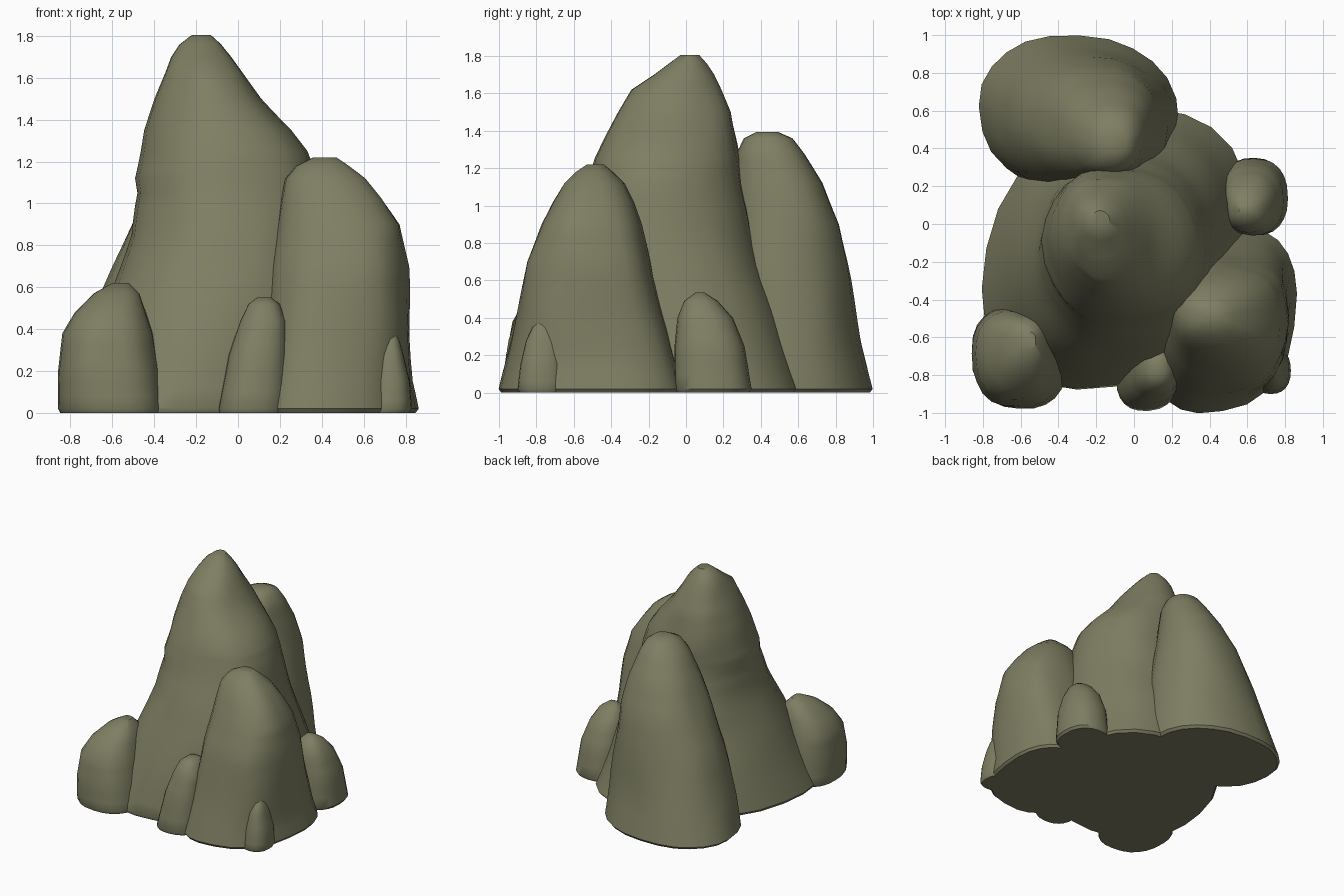
import bpy, bmesh, math
from mathutils import Vector, noise

SIDES = 24
STEPS = 3

stone = bpy.data.materials.new("stone")
stone.diffuse_color = (0.21, 0.21, 0.125, 1)


def squarish(a, power):
    c = math.cos(a)
    return math.copysign(abs(c) ** power, c)


def rock(name, tilts, seed, rings, power=0.84, rough=0.05):
    """Loft a boulder through rings of (z, x_min, x_max, y_min, y_max).
    tilts = x/y phase at the foot and at the top: 90 = upright oval, less leans it to +x+y."""
    dense = [rings[0]]
    for a, b in zip(rings, rings[1:]):
        n = STEPS if b[0] - a[0] > 0.12 else 1
        dense += [[p + (q - p) * k / n for p, q in zip(a, b)] for k in range(1, n + 1)]
    top = rings[-1][0]
    bm = bmesh.new()
    loops = []
    for z, x0, x1, y0, y1 in dense:
        cx, cy, rx, ry = (x0 + x1) / 2, (y0 + y1) / 2, (x1 - x0) / 2, (y1 - y0) / 2
        phase = math.radians(tilts[0] + (tilts[1] - tilts[0]) * min(1, 1.4 * z / top))
        loop = []
        for i in range(SIDES):
            t = 2 * math.pi * i / SIDES
            u, v = squarish(t, power), squarish(t - phase, power)
            # broad dents along the flanks, fading out at the ground
            f = 1 + rough * min(1, 0.3 + z / top * 2) * noise.noise(
                Vector((u * 1.9 + seed, v * 1.9, z * 2.4)))
            loop.append(bm.verts.new((cx + rx * u * f, cy + ry * v * f, z)))
        loops.append(loop)
    for a, b in zip(loops, loops[1:]):
        for i in range(SIDES):
            j = (i + 1) % SIDES
            bm.faces.new((a[i], a[j], b[j], b[i]))
    bm.faces.new(loops[0][::-1])
    bm.faces.new(loops[-1])
    bmesh.ops.recalc_face_normals(bm, faces=bm.faces)
    me = bpy.data.meshes.new(name)
    bm.to_mesh(me)
    bm.free()
    me.materials.append(stone)
    ob = bpy.data.objects.new(name, me)
    bpy.context.collection.objects.link(ob)
    bpy.ops.object.select_all(action="DESELECT")
    ob.select_set(True)
    bpy.context.view_layer.objects.active = ob
    bpy.ops.object.shade_smooth_by_angle(angle=math.radians(40))


# tall central peak
rock("main_peak", (75, 96), 1.3, [
    (0.0, -0.80, 0.60, -0.87, 0.59), (0.02, -0.81, 0.61, -0.88, 0.61),
    (0.30, -0.70, 0.54, -0.81, 0.52), (0.60, -0.595, 0.47, -0.72, 0.43),
    (0.85, -0.50, 0.42, -0.63, 0.355), (1.05, -0.47, 0.38, -0.55, 0.31),
    (1.12, -0.485, 0.37, -0.53, 0.30), (1.25, -0.465, 0.33, -0.49, 0.295),
    (1.35, -0.45, 0.26, -0.44, 0.275), (1.50, -0.40, 0.12, -0.36, 0.245),
    (1.62, -0.35, 0.03, -0.29, 0.19), (1.70, -0.32, -0.03, -0.17, 0.15),
    (1.76, -0.28, -0.08, -0.09, 0.11), (1.805, -0.22, -0.13, -0.03, 0.07)], power=0.93)

# broad boulder at the front right
rock("front_right_boulder", (77, 95), 5.1, [
    (0.0, 0.09, 0.845, -0.985, -0.03), (0.02, 0.08, 0.86, -1.0, -0.02),
    (0.15, 0.10, 0.835, -0.97, -0.05), (0.45, 0.13, 0.82, -0.90, -0.13),
    (0.70, 0.16, 0.81, -0.85, -0.18), (0.90, 0.19, 0.77, -0.77, -0.235),
    (1.02, 0.21, 0.69, -0.71, -0.28), (1.12, 0.23, 0.61, -0.65, -0.33),
    (1.18, 0.28, 0.53, -0.59, -0.39), (1.22, 0.36, 0.47, -0.53, -0.44)], power=0.82)

# leaning boulder at the back left
rock("back_left_boulder", (95, 88), 8.7, [
    (0.0, -0.80, 0.22, 0.175, 0.985), (0.02, -0.82, 0.24, 0.155, 1.0),
    (0.25, -0.76, 0.22, 0.16, 0.94), (0.60, -0.64, 0.18, 0.175, 0.875),
    (0.90, -0.51, 0.13, 0.21, 0.82), (1.12, -0.40, 0.09, 0.24, 0.73),
    (1.28, -0.30, 0.05, 0.27, 0.63), (1.36, -0.23, 0.01, 0.31, 0.57),
    (1.395, -0.16, -0.04, 0.38, 0.49)], power=0.9)

# small stones around the foot
rock("front_left_stone", (95, 90), 12.2, [
    (0.0, -0.85, -0.36, -0.97, -0.44), (0.02, -0.86, -0.355, -0.98, -0.43),
    (0.20, -0.86, -0.37, -0.97, -0.44), (0.38, -0.84, -0.405, -0.93, -0.46),
    (0.48, -0.78, -0.44, -0.87, -0.48), (0.57, -0.69, -0.47, -0.77, -0.51),
    (0.62, -0.60, -0.52, -0.67, -0.57)])
rock("front_middle_stone", (84, 88), 15.4, [
    (0.0, -0.09, 0.245, -0.98, -0.62), (0.02, -0.095, 0.25, -0.99, -0.60),
    (0.28, -0.045, 0.245, -0.95, -0.61), (0.44, 0.01, 0.235, -0.90, -0.64),
    (0.52, 0.05, 0.20, -0.86, -0.67), (0.55, 0.09, 0.16, -0.81, -0.72)], rough=0.02)
rock("front_right_pebble", (90, 90), 19.6, [
    (0.0, 0.62, 0.82, -0.89, -0.66), (0.02, 0.62, 0.83, -0.90, -0.65),
    (0.15, 0.64, 0.82, -0.885, -0.66), (0.28, 0.665, 0.79, -0.855, -0.68),
    (0.35, 0.69, 0.77, -0.82, -0.71), (0.38, 0.71, 0.75, -0.79, -0.735)], rough=0.02)
rock("right_stone", (92, 90), 23.8, [
    (0.0, 0.46, 0.80, -0.05, 0.34), (0.02, 0.46, 0.815, -0.06, 0.35),
    (0.25, 0.46, 0.79, -0.06, 0.31), (0.40, 0.48, 0.74, -0.045, 0.25),
    (0.49, 0.51, 0.69, -0.01, 0.17), (0.535, 0.56, 0.63, 0.05, 0.10)], rough=0.03)
